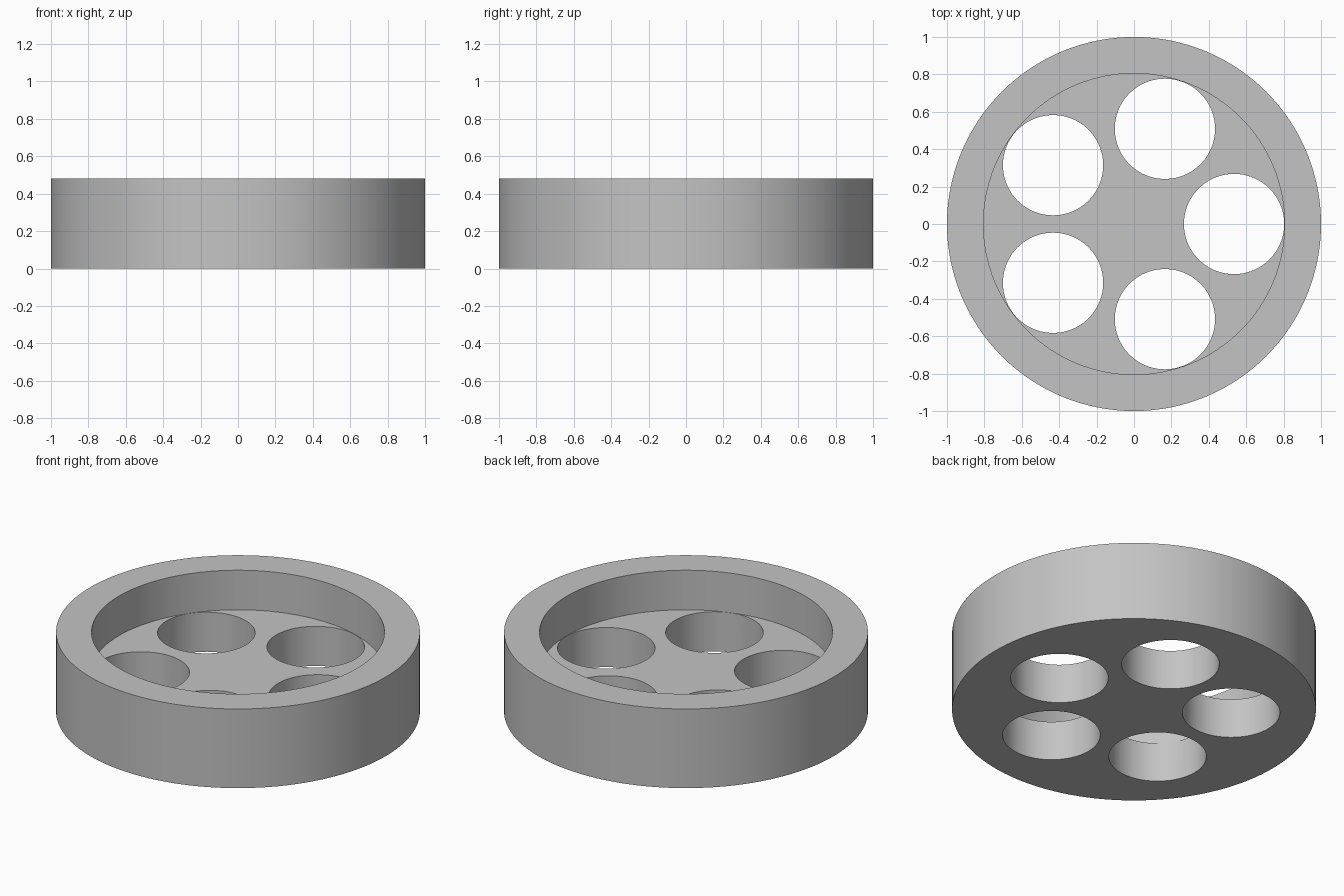
import bpy
import math

HEIGHT = 0.48
FLOOR = 0.24
RING = 0.535

cube = bpy.data.objects.get("Cube")
if cube:
    bpy.data.objects.remove(cube, do_unlink=True)


def cylinder(name, radius, bottom, top, x=0, y=0, sides=128):
    bpy.ops.mesh.primitive_cylinder_add(
        vertices=sides, radius=radius, depth=top - bottom,
        location=(x, y, (bottom + top) / 2))
    obj = bpy.context.object
    obj.name = name
    return obj


def cut(target, cutter):
    cutter.hide_render = True
    mod = target.modifiers.new("cut", "BOOLEAN")
    mod.operation = "DIFFERENCE"
    mod.solver = "EXACT"
    mod.object = cutter
    bpy.context.view_layer.objects.active = target
    bpy.ops.object.modifier_apply(modifier=mod.name)
    bpy.data.objects.remove(cutter, do_unlink=True)


# Plain grey material
grey = bpy.data.materials.new("light grey")
grey.use_nodes = True
colour = (0.55, 0.55, 0.55, 1)
grey.diffuse_color = colour
grey.node_tree.nodes["Principled BSDF"].inputs["Base Color"].default_value = colour

# Round body with a recessed top
body = cylinder("round_holder", 1.0, 0, HEIGHT)
body.data.materials.append(grey)
cut(body, cylinder("recess_cutter", 0.805, FLOOR, HEIGHT + 0.1))

# Five through holes evenly spaced around the floor
for i in range(5):
    angle = math.tau * i / 5
    cut(body, cylinder("hole_cutter", 0.268, -0.1, HEIGHT - 0.1,
                       RING * math.cos(angle), RING * math.sin(angle), 96))

# Smooth walls with sharp rims
bpy.ops.object.select_all(action="DESELECT")
body.select_set(True)
bpy.context.view_layer.objects.active = body
bpy.ops.object.shade_smooth_by_angle(angle=math.radians(30))
